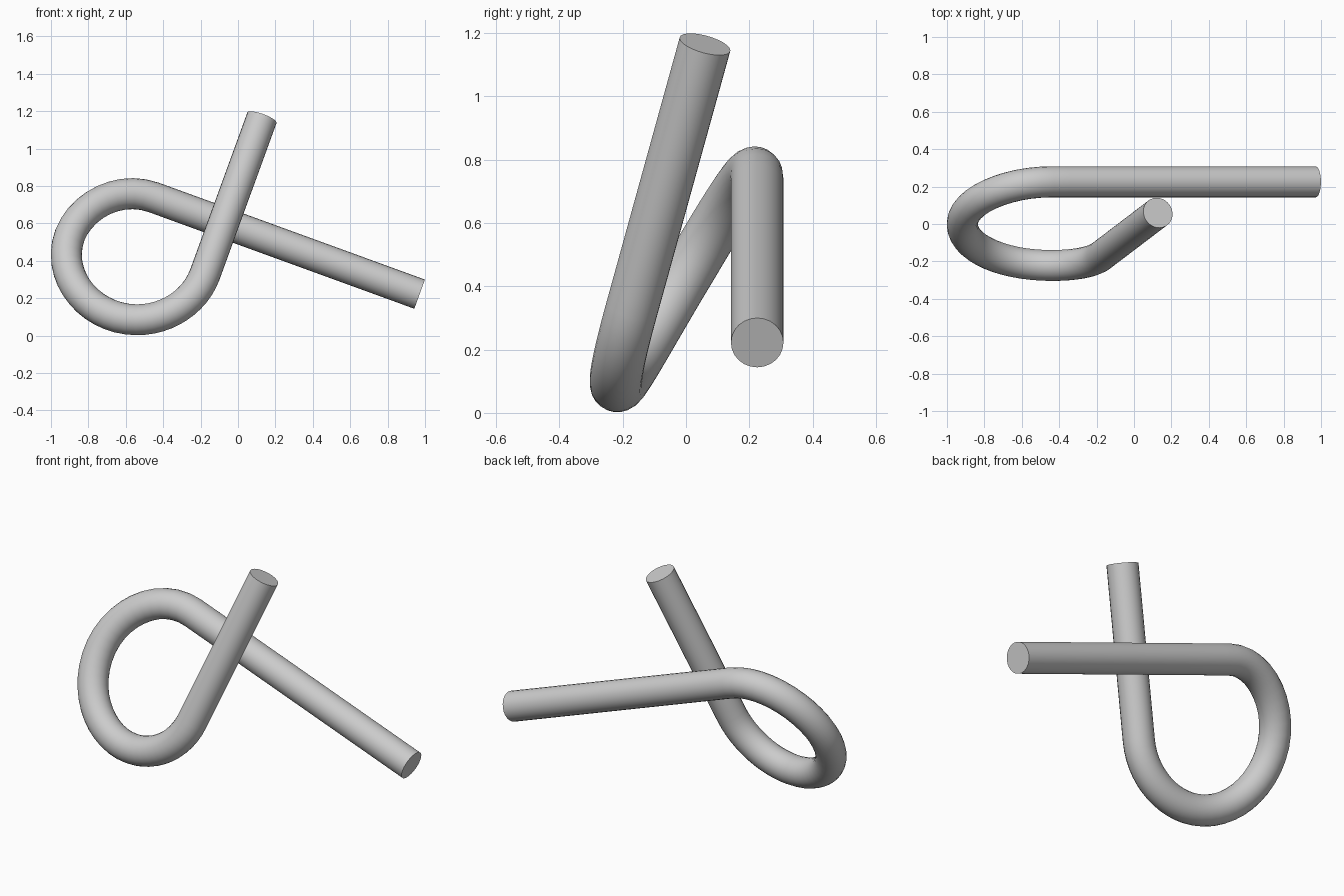
import bpy
from mathutils import Vector

if "Cube" in bpy.data.objects:
    bpy.data.objects.remove(bpy.data.objects["Cube"])

# Path: position, travel direction, handle length before and after
path = [
    ((0.971, 0.225, 0.222), (-0.94, 0, 0.342), 0.1, 0.3),        # long leg end
    ((-0.45, 0.225, 0.739), (-0.94, 0, 0.342), 0.3, 0.235),      # long leg meets loop
    ((-0.918, 0.0, 0.435), (0, -0.6, -1.0), 0.25, 0.225),        # far side of loop
    ((-0.54, -0.217, 0.085), (1.0, -0.09, 0), 0.205, 0.16),      # bottom of loop
    ((-0.176, -0.171, 0.33), (0.364, 0.277, 1.0), 0.165, 0.2),   # loop meets short leg
    ((0.128, 0.06, 1.165), (0.364, 0.277, 1.0), 0.2, 0.1),       # short leg end
]

# Round bent rod
curve = bpy.data.curves.new("bent_rod", 'CURVE')
curve.dimensions = '3D'
curve.resolution_u = 12
curve.bevel_depth = 0.083
curve.bevel_resolution = 10
curve.use_fill_caps = True
spline = curve.splines.new('BEZIER')
spline.bezier_points.add(len(path) - 1)
for point, (pos, direction, before, after) in zip(spline.bezier_points, path):
    pos, direction = Vector(pos), Vector(direction).normalized()
    point.handle_left_type = point.handle_right_type = 'FREE'
    point.co = pos
    point.handle_left = pos - direction * before
    point.handle_right = pos + direction * after
spline.use_smooth = True

rod = bpy.data.objects.new("bent_rod", curve)
bpy.context.collection.objects.link(rod)
bpy.context.view_layer.objects.active = rod
rod.select_set(True)
bpy.ops.object.convert(target='MESH')
bpy.ops.object.shade_smooth_by_angle()
